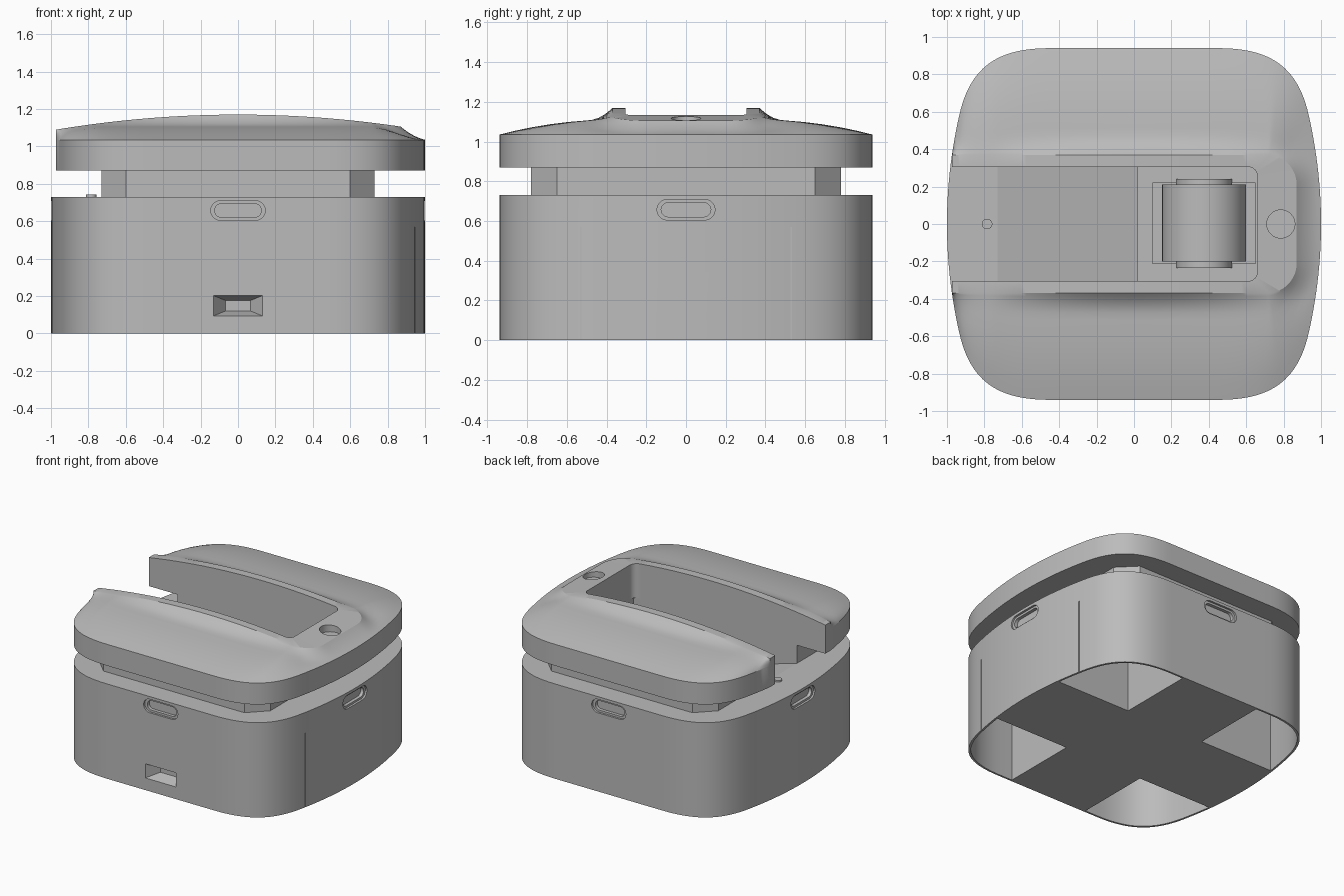
import bpy, bmesh, math
from mathutils import Matrix, Vector

if "Cube" in bpy.data.objects:
    bpy.data.objects.remove(bpy.data.objects["Cube"], do_unlink=True)

grey = bpy.data.materials.new("plain_grey")
grey.use_nodes = True
grey.diffuse_color = (0.5, 0.5, 0.5, 1)
grey.node_tree.nodes["Principled BSDF"].inputs["Base Color"].default_value = (0.5, 0.5, 0.5, 1)


def finish(name, bm):
    bmesh.ops.remove_doubles(bm, verts=bm.verts, dist=1e-5)
    bmesh.ops.recalc_face_normals(bm, faces=bm.faces)
    mesh = bpy.data.meshes.new(name)
    bm.to_mesh(mesh)
    bm.free()
    obj = bpy.data.objects.new(name, mesh)
    bpy.context.collection.objects.link(obj)
    mesh.materials.append(grey)
    return obj


def prism(name, pts, z0, z1, matrix=Matrix(), taper=1.0):
    """Extrude a 2D outline from z0 to z1, optionally tapered at z0."""
    bm = bmesh.new()
    low = [bm.verts.new(matrix @ Vector((x * taper, y * taper, z0))) for x, y in pts]
    top = [bm.verts.new(matrix @ Vector((x, y, z1))) for x, y in pts]
    bm.faces.new(low)
    bm.faces.new(top)
    n = len(pts)
    for i in range(n):
        j = (i + 1) % n
        bm.faces.new((low[i], low[j], top[j], top[i]))
    return finish(name, bm)


def cut(obj, cutter):
    cutter.hide_render = True
    bpy.context.view_layer.objects.active = obj
    mod = obj.modifiers.new("cut", 'BOOLEAN')
    mod.operation = 'DIFFERENCE'
    mod.solver = 'EXACT'
    mod.object = cutter
    bpy.ops.object.modifier_apply(modifier=mod.name)
    bpy.data.objects.remove(cutter, do_unlink=True)


def smooth(obj):
    bpy.ops.object.select_all(action='DESELECT')
    obj.select_set(True)
    bpy.context.view_layer.objects.active = obj
    bpy.ops.object.shade_smooth_by_angle(angle=math.radians(25))


def rect(x0, x1, y0, y1):
    return [(x0, y0), (x1, y0), (x1, y1), (x0, y1)]


def circle(cx, cy, r, n=40):
    return [(cx + r * math.cos(2 * math.pi * i / n), cy + r * math.sin(2 * math.pi * i / n))
            for i in range(n)]


def stadium(w, h, n=10):
    pts = []
    for side in (1, -1):
        for i in range(n + 1):
            a = math.pi * (i / n - 0.5)
            pts.append((side * (w - h + h * math.cos(a)), side * h * math.sin(a)))
    return pts


# Footprint: bowed sides in x, straight sides in y, soft corners
RIM_Y, ARM = 0.37, 0.335


def side_x(y):
    return 1 - y * y / 5.14


def quadrant():
    ys = [RIM_Y * i / 8 for i in range(8)] + [RIM_Y + 0.21 * i / 6 for i in range(6)]
    pts = [(side_x(y), y) for y in ys]
    a, b, c, d = (side_x(0.58), 0.58), (0.874, 0.85), (0.72, 0.94), (0.45, 0.94)
    for i in range(25):
        t = i / 24
        w = ((1 - t) ** 3, 3 * t * (1 - t) ** 2, 3 * t * t * (1 - t), t ** 3)
        pts.append(tuple(sum(k * p[m] for k, p in zip(w, (a, b, c, d))) for m in (0, 1)))
    return pts + [(0.45 * (1 - i / 10), 0.94) for i in range(1, 11)]


Q = quadrant()
Q1, Q2 = Q[:-1], [(-x, y) for x, y in reversed(Q)][:-1]
Q3, Q4 = [(-x, -y) for x, y in Q1], [(-x, -y) for x, y in Q2]

# Base with a sloped chute and a roller well
base = prism("base_body", Q1 + Q2 + Q3 + Q4, 0, 0.73)
along_y = Matrix(((1, 0, 0, 0), (0, 0, 1, 0), (0, 1, 0, 0), (0, 0, 0, 1)))
chute = [(-0.73, 0.729), (0.02, 0.52), (0.02, 0.46), (0.66, 0.46), (0.66, 0.8), (-0.73, 0.8)]
cut(base, prism("chute_cutter", chute, -0.305, 0.305, along_y))
cut(base, prism("pit_cutter", rect(0.10, 0.65, -0.21, 0.22), 0.15, 0.5))

# Hollow corners underneath, leaving a cross
inner = [(x * 0.985, y * 0.985) for x, y in Q]
corner = [(ARM, ARM), (side_x(ARM) * 0.985, ARM)]
corner += [p for p in inner if p[0] > ARM + 0.01 and p[1] > ARM + 0.01] + [(ARM, 0.94 * 0.985)]
for sx in (1, -1):
    for sy in (1, -1):
        cut(base, prism("corner_cutter", [(sx * x, sy * y) for x, y in corner], -0.1, 0.6))


def facing(angle, dist, z):
    """Local x runs along the wall, y up, z outward."""
    m = Matrix(((1, 0, 0, 0), (0, 0, -1, -dist), (0, 1, 0, z), (0, 0, 0, 1)))
    return Matrix.Rotation(angle, 4, 'Z') @ m


# Grip recess on each wall
for k in range(4):
    m = facing(k * math.pi / 2, 0.94 if k % 2 == 0 else 0.998, 0.657)
    cut(base, prism("grip_cutter", stadium(0.146, 0.052), -0.015, 0.1, m))
    cut(base, prism("grip_floor_cutter", stadium(0.125, 0.036), -0.04, 0.1, m))

# Flared cable port at the front
m = facing(0, 0.94, 0.148)
cut(base, prism("port_cutter", rect(-0.132, 0.132, -0.055, 0.055), -0.09, 0.002, m, 0.5))

# Panel seams on one side
for s in (1, -1):
    cut(base, prism("seam_cutter", rect(0.939, 1.1, s * 0.53 - 0.003, s * 0.53 + 0.003), -0.1, 0.57))
smooth(base)

# Neck between base and lid
c = [(0.73, 0.65), (0.6, 0.78)]
oct_pts = c + [(-x, y) for x, y in reversed(c)]
oct_pts += [(-x, -y) for x, y in oct_pts]
neck = prism("neck", oct_pts, 0.73, 0.87)
cut(neck, prism("slot_cutter", rect(-1.2, 0.66, -0.305, 0.305), 0.6, 1.0))


# Lid: a U-shaped loft from the slot, over the raised rim, down to the edge
def clamp_out(p, xmax, ymax, r):
    """Nearest point on a rounded slot outline that is open towards -x."""
    q = Vector((min(p[0], xmax), max(-ymax, min(ymax, p[1]))))
    return q + (Vector(p) - q).normalized() * r


def rim_z(x):
    return 1.17 - 0.085 * x * x


EDGE, UNDER = 1.035, 0.87
STEPS = (0.03, 0.07, 0.12, 0.18, 0.25, 0.4, 0.55, 0.7, 0.85, 1.0)
loop = [p for p in Q3 + Q4 + Q1 + Q2 + [(-1, 0)] if p[0] > 0 or abs(p[1]) > RIM_Y - 1e-4]
bm = bmesh.new()
sections = []
for p in loop:
    rim = clamp_out(p, 0.71, 0.21, 0.16)
    slot = clamp_out(rim, 0.61, 0.255, 0.05)
    out = Vector(p)
    d = max((out - rim).length, 1e-6)
    dome = 0.075 * min(1, d / 0.5)
    w = min(0.12, d)
    rz = rim_z(rim.x)
    sec = [(*slot, UNDER), (*slot, rim_z(slot.x)), (*rim, rz)]
    for t in STEPS:
        fillet = max(0, 1 - t * d / w) ** 2
        z = EDGE + dome * (1 - t * t) + (rz - EDGE - dome) * fillet
        sec.append((*rim.lerp(out, t), z))
    sec.append((*out, UNDER))
    sections.append([bm.verts.new(v) for v in sec])
for a, b in zip(sections, sections[1:]):
    for i in range(len(a)):
        j = (i + 1) % len(a)
        bm.faces.new((a[i], a[j], b[j], b[i]))
bm.faces.new(sections[0])
bm.faces.new(sections[-1])
lid = finish("lid", bm)
cut(lid, prism("finger_hole_cutter", circle(0.785, 0, 0.075), 1.07, 1.3))
smooth(lid)

# Roller with end caps, and a small button by the slot mouth
for name, r, y0, y1 in (("roller", 0.225, -0.2, 0.21), ("roller_caps", 0.15, -0.235, 0.24)):
    smooth(prism(name, circle(0.375, 0.44, r, 48), y0, y1, along_y))
smooth(prism("button", circle(-0.785, 0, 0.028, 24), 0.72, 0.742))
